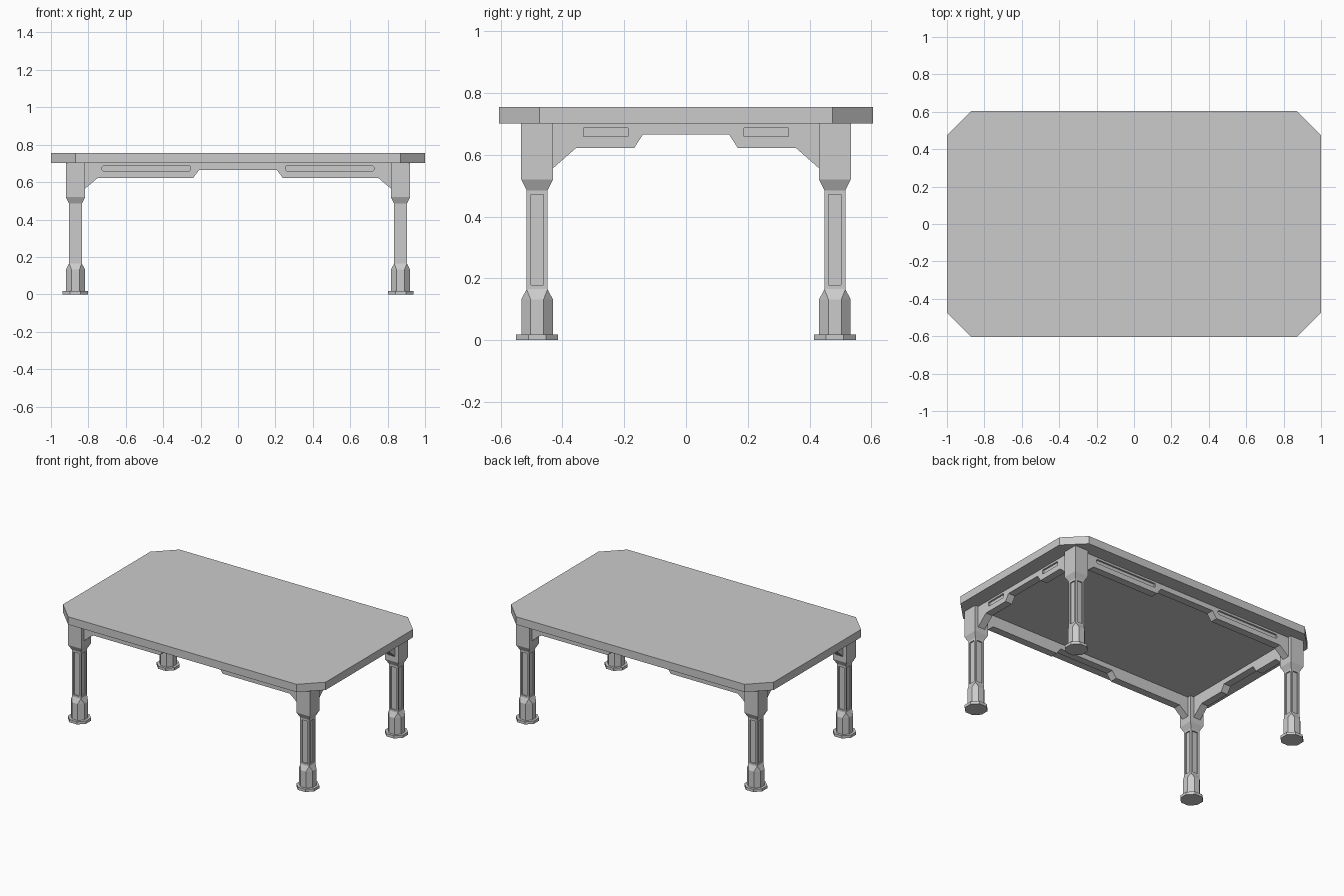
import bpy, bmesh, math
from mathutils import Matrix, Vector

if "Cube" in bpy.data.objects:
    bpy.data.objects.remove(bpy.data.objects["Cube"])

LEG_X, LEG_Y = 0.869, 0.482


def add_object(name, bm, matrix=Matrix()):
    bmesh.ops.recalc_face_normals(bm, faces=bm.faces)
    me = bpy.data.meshes.new(name)
    bm.to_mesh(me)
    bm.free()
    ob = bpy.data.objects.new(name, me)
    bpy.context.collection.objects.link(ob)
    ob.matrix_world = matrix
    return ob


def prism(bm, points, offset):
    """Closed solid: a planar outline swept by an offset."""
    face = bm.faces.new([bm.verts.new(p) for p in points])
    swept = bmesh.ops.extrude_face_region(bm, geom=[face], use_keep_orig=True)
    moved = [g for g in swept["geom"] if isinstance(g, bmesh.types.BMVert)]
    bmesh.ops.translate(bm, verts=moved, vec=Vector(offset))


def cut_rect(x0, x1, y0, y1, c):
    """Rectangle with its corners cut off by c."""
    return [(x0 + c, y0), (x1 - c, y0), (x1, y0 + c), (x1, y1 - c),
            (x1 - c, y1), (x0 + c, y1), (x0, y1 - c), (x0, y0 + c)]


def octagon(r):
    return cut_rect(-r, r, -r, r, r * (2 - math.sqrt(2)))


# Tabletop
bm = bmesh.new()
prism(bm, [(x, y, 0.701) for x, y in cut_rect(-1, 1, -0.605, 0.605, 0.13)], (0, 0, 0.054))
add_object("tabletop", bm)


# Legs: octagonal foot, flare to a panelled square shaft, square head
def build_leg(name, x, y):
    bm = bmesh.new()
    prism(bm, [(px, py, 0) for px, py in octagon(0.068)], (0, 0, 0.019))

    def ring(pts, z):
        return [bm.verts.new((px, py, z)) for px, py in pts]

    def square(r, z):
        return ring([(-r, -r), (r, -r), (r, r), (-r, r)], z)

    o0, o1 = ring(octagon(0.051), 0.019), ring(octagon(0.051), 0.132)
    squares = [square(0.034, 0.165), square(0.034, 0.485),
               square(0.0515, 0.52), square(0.0515, 0.702)]
    bm.faces.new(o0)
    bm.faces.new(squares[-1])
    for i in range(8):
        j = (i + 1) % 8
        bm.faces.new((o0[i], o0[j], o1[j], o1[i]))
    shaft = []
    for i in range(4):
        j = (i + 1) % 4
        a, b = squares[0][i], squares[0][j]
        bm.faces.new((o1[2 * i], o1[2 * i + 1], b, a))
        bm.faces.new((o1[2 * i + 1], o1[(2 * i + 2) % 8], b))
        for k in range(3):
            f = bm.faces.new((squares[k][i], squares[k][j], squares[k + 1][j], squares[k + 1][i]))
            if k == 0:
                shaft.append(f)
    # Recessed shaft panels
    bmesh.ops.recalc_face_normals(bm, faces=bm.faces)
    bmesh.ops.inset_individual(bm, faces=shaft, thickness=0.019)
    bmesh.ops.inset_individual(bm, faces=shaft, thickness=0.0, depth=-0.008)
    add_object(name, bm, Matrix.Translation((x, y, 0)))


for sy, depth in ((-1, "front"), (1, "back")):
    for sx, side in ((-1, "left"), (1, "right")):
        build_leg(f"{depth}_{side}_leg", sx * LEG_X, sy * LEG_Y)


# Aprons with angled braces and pocket slots on the outer face
def build_apron(name, angle, dist, half, slot, corner):
    """half: lower outline as (u, z) from the leg to the middle."""
    m = Matrix.Rotation(math.radians(angle), 4, "Z") @ Matrix.Translation((0, -dist, 0))
    right = [(half[0][0], 0.703)] + half
    outline = right + [(-u, z) for u, z in reversed(right)]
    bm = bmesh.new()
    prism(bm, [(u, -0.026, z) for u, z in outline], (0, 0.052, 0))
    apron = add_object(name, bm, m)

    bm = bmesh.new()
    u0, u1, z0, z1 = slot
    for a, b in ((u0, u1), (-u1, -u0)):
        prism(bm, [(u, -0.05, z) for u, z in cut_rect(a, b, z0, z1, corner)], (0, 0.036, 0))
    cutter = add_object(name + "_slot_cutter", bm, m)
    cutter.hide_render = True
    cutter.hide_viewport = True
    mod = apron.modifiers.new("slots", "BOOLEAN")
    mod.operation = "DIFFERENCE"
    mod.solver = "EXACT"
    mod.object = cutter


LONG = [(0.83, 0.555), (0.818, 0.565), (0.75, 0.622), (0.24, 0.622), (0.207, 0.666)]
SHORT = [(0.442, 0.546), (0.431, 0.556), (0.356, 0.622), (0.168, 0.622), (0.139, 0.666)]
for angle, name in ((0, "front_apron"), (180, "back_apron")):
    build_apron(name, angle, LEG_Y, LONG, (0.253, 0.727, 0.659, 0.687), 0.007)
for angle, name in ((90, "right_apron"), (270, "left_apron")):
    build_apron(name, angle, LEG_X, SHORT, (0.187, 0.332, 0.659, 0.688), 0.002)
